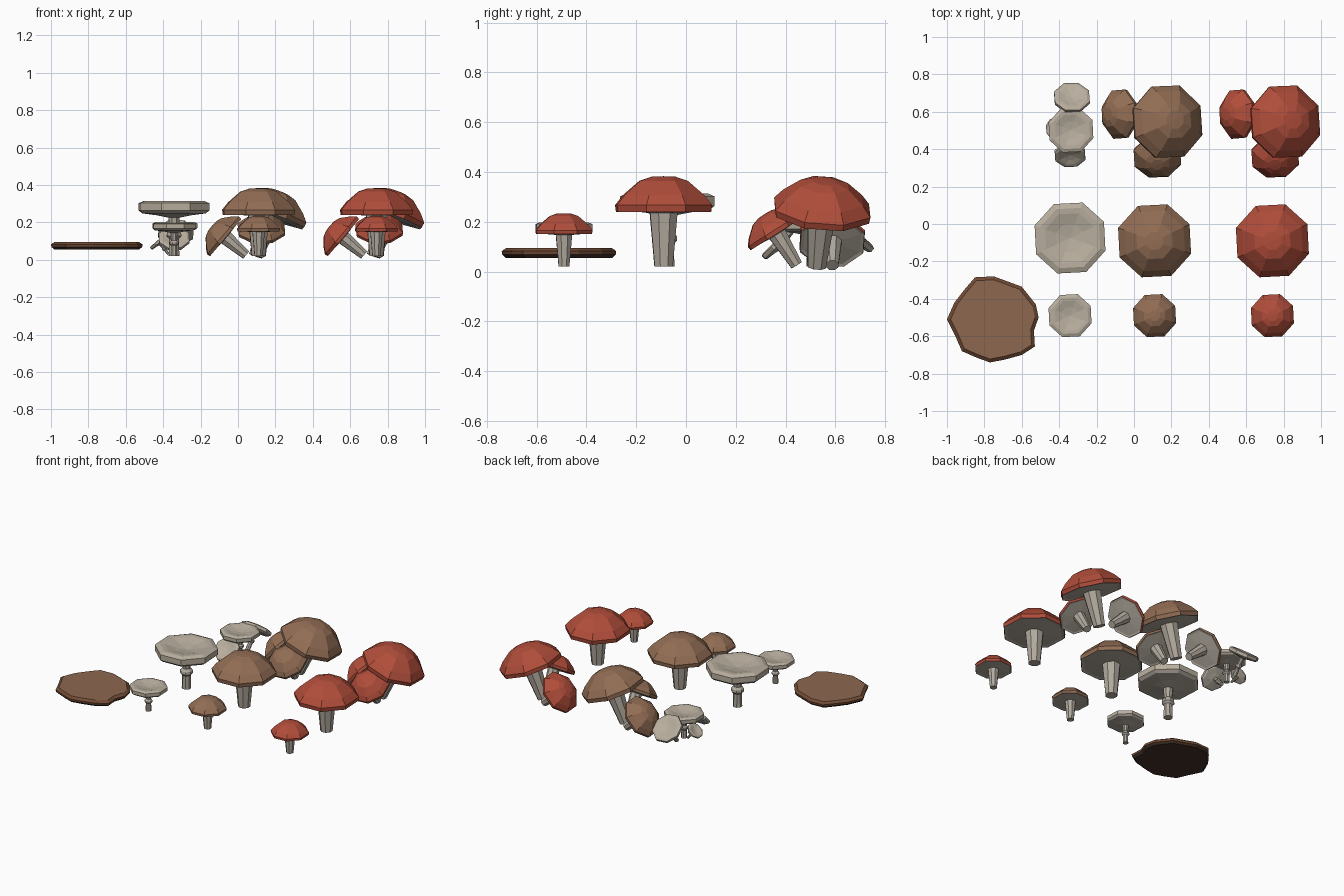
import bpy, bmesh, math
from mathutils import Vector, Matrix

if "Cube" in bpy.data.objects:
    bpy.data.objects.remove(bpy.data.objects["Cube"])


def material(name, r, g, b):
    lin = [((c / 255 + 0.055) / 1.055) ** 2.4 for c in (r, g, b)]
    m = bpy.data.materials.new(name)
    m.diffuse_color = (*lin, 1)
    m.use_nodes = True
    m.node_tree.nodes["Principled BSDF"].inputs["Base Color"].default_value = m.diffuse_color
    return m


RED = material("red_cap", 176, 77, 58)
BROWN = material("brown_cap", 146, 109, 84)
PALE = material("pale_cap", 184, 174, 158)
CREAM = material("cream_stem", 178, 170, 158)
WOOD = material("wood_top", 140, 103, 79)
BARK = material("wood_rim", 112, 74, 52)
DARK = material("wood_underside", 66, 49, 39)


def finish(bm, name, mats):
    bmesh.ops.recalc_face_normals(bm, faces=bm.faces)
    mesh = bpy.data.meshes.new(name)
    bm.to_mesh(mesh)
    bm.free()
    for m in mats:
        mesh.materials.append(m)
    ob = bpy.data.objects.new(name, mesh)
    bpy.context.collection.objects.link(ob)
    return ob


def lathe(name, profile, mats, under_from, matrix, sides=8):
    """Turn an (r, z) profile; bands from index under_from on use the second material."""
    bm = bmesh.new()
    rings = []
    for r, z in profile:
        if r == 0:
            rings.append([bm.verts.new((0, 0, z))] * sides)
            continue
        ring = []
        for i in range(sides):
            a = math.radians(25.5) + 2 * math.pi * i / sides
            ring.append(bm.verts.new((r * math.cos(a), r * math.sin(a), z)))
        rings.append(ring)
    for k in range(len(rings) - 1):
        for i in range(sides):
            j = (i + 1) % sides
            quad = [rings[k][i], rings[k][j], rings[k + 1][j], rings[k + 1][i]]
            f = bm.faces.new(list(dict.fromkeys(quad)))
            f.material_index = 1 if k >= under_from else 0
    bm.transform(matrix)
    return finish(bm, name, mats)


# Profiles in units of cap radius, from the top centre round to the underside
DOME = [(0, .69), (.25, .68), (.5, .6), (.83, .33), (1, .13), (.98, 0),
        (.88, .02), (.28, -.02), (0, -.02)]
DISH = [(0, .06), (.4, .12), (.7, .2), (.85, .21), (1, .15), (1, -.04),
        (.9, -.12), (.5, -.17), (.17, -.23), (0, -.23)]


def mushroom(name, base, cap, radius, mat):
    base, cap = Vector(base), Vector(cap)
    axis = cap - base
    length = axis.length
    turn = Vector((0, 0, 1)).rotation_difference(axis).to_matrix().to_4x4()
    at_base = Matrix.Translation(base) @ turn
    at_cap = Matrix.Translation(cap) @ turn @ Matrix.Scale(radius, 4)
    if mat is PALE:
        # thin stem with a ring, under an upturned dish
        stem = [(0, 0), (.15, 0), (.14, .36), (.21, .42), (.2, .49),
                (.13, .55), (.17, .9), (0, .9)]
        lathe(name + "_cap", DISH, [mat, CREAM], 5, at_cap)
    else:
        # tapering stem under a dome
        stem = [(0, 0), (.19, 0), (.23, .4), (.29, 1), (0, 1)]
        lathe(name + "_cap", DOME, [mat, CREAM], 5, at_cap)
    lathe(name + "_stem", [(r * radius, z * length) for r, z in stem],
          [CREAM], 99, at_base)


# Red and brown sets share one layout: base, cap centre, radius
DOME_SET = {
    "large": ((.11, -.09, .02), (.11, -.09, .24), .207),
    "small": ((.11, -.49, .02), (.11, -.49, .15), .122),
    "cluster_main": ((.095, .525, .02), (.172, .545, .232), .207),
    "cluster_left": ((.044, .587, .025), (-.066, .587, .118), .14),
    "cluster_front": ((.125, .445, .025), (.125, .365, .152), .135),
}
for colour, mat, dx in (("brown", BROWN, 0), ("red", RED, .63)):
    for part, (b, c, r) in DOME_SET.items():
        shift = Vector((dx, 0, 0))
        mushroom(colour + "_" + part, Vector(b) + shift, Vector(c) + shift, r, mat)

# Pale mushrooms
DISH_SET = {
    "large": ((-.342, -.075, .02), (-.342, -.075, .272), .201),
    "small": ((-.342, -.49, .02), (-.342, -.49, .172), .122),
    "cluster_main": ((-.337, .502, .02), (-.337, .502, .175), .127),
    "cluster_back": ((-.335, .58, .03), (-.332, .672, .142), .101),
    "cluster_front": ((-.342, .45, .03), (-.342, .372, .11), .087),
    "cluster_left": ((-.37, .51, .03), (-.425, .51, .092), .056),
}
for part, (b, c, r) in DISH_SET.items():
    mushroom("pale_" + part, b, c, r, PALE)

# Wooden slab: irregular outline with bevelled upper and lower edges
OUTLINE = [(-.85, -.285), (-.75, -.28), (-.6, -.335), (-.525, -.43), (-.51, -.5),
           (-.535, -.57), (-.53, -.655), (-.6, -.7), (-.69, -.725), (-.77, -.74),
           (-.84, -.715), (-.92, -.68), (-.955, -.6), (-1, -.51), (-.96, -.42),
           (-.91, -.355)]
CX, CY = -.755, -.51
bm = bmesh.new()
layers = []
for z, s in ((.055, .93), (.068, .99), (.082, 1), (.095, .92)):
    layers.append([bm.verts.new((CX + (x - CX) * s, CY + (y - CY) * s, z))
                   for x, y in OUTLINE])
for k in range(3):
    for i in range(len(OUTLINE)):
        j = (i + 1) % len(OUTLINE)
        f = bm.faces.new((layers[k][i], layers[k][j], layers[k + 1][j], layers[k + 1][i]))
        f.material_index = 2 if k == 0 else 1
bm.faces.new(layers[3]).material_index = 0
bm.faces.new(layers[0]).material_index = 2
finish(bm, "wood_slab", [WOOD, BARK, DARK])
